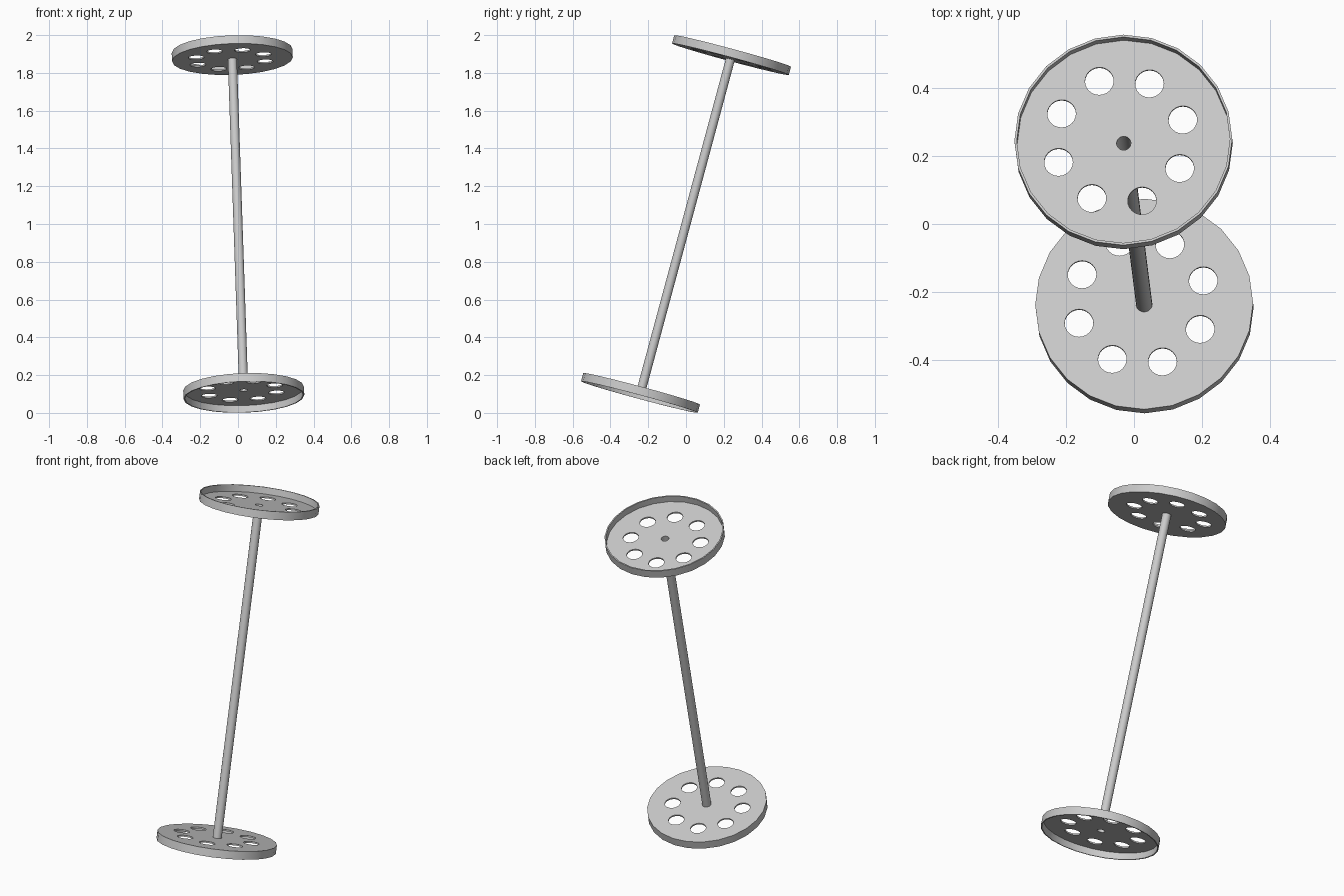
import bpy, bmesh, math
from mathutils import Matrix, Vector

cube = bpy.data.objects.get("Cube")
if cube:
    bpy.data.objects.remove(cube, do_unlink=True)

# One plain grey for every part
grey = bpy.data.materials.new("light grey")
grey.use_nodes = True
grey.diffuse_color = (0.6, 0.6, 0.6, 1)
grey.node_tree.nodes["Principled BSDF"].inputs["Base Color"].default_value = (0.6, 0.6, 0.6, 1)

# Leaning frame shared by all parts: local z runs along the tube
axis = Vector((-0.033, 0.26, 0.965)).normalized()
side = (Vector((1, 0, 0)) - axis * axis.x).normalized()
lean = Matrix((side, axis.cross(side), axis)).transposed().to_4x4()
frame = Matrix.Translation((0, 0, 1)) @ lean

SIDES = 24
TUBE_R, BORE_R = 0.024, 0.021
DISC_R, WALL, FLOOR = 0.32, 0.007, 0.008
INNER, OUTER = 0.904, 0.949


def make_object(name, bm):
    bmesh.ops.recalc_face_normals(bm, faces=bm.faces)
    mesh = bpy.data.meshes.new(name)
    bm.to_mesh(mesh)
    bm.free()
    mesh.materials.append(grey)
    obj = bpy.data.objects.new(name, mesh)
    bpy.context.collection.objects.link(obj)
    obj.matrix_world = frame
    return obj


def lathe(name, profile):
    """Spin a closed (radius, height) profile around local z."""
    bm = bmesh.new()
    rings = []
    for i in range(SIDES):
        a = math.tau * i / SIDES
        rings.append([bm.verts.new((r * math.cos(a), r * math.sin(a), z)) for r, z in profile])
    n = len(profile)
    for i in range(SIDES):
        p, q = rings[i], rings[(i + 1) % SIDES]
        for j in range(n):
            k = (j + 1) % n
            bm.faces.new((p[j], q[j], q[k], p[k]))
    return make_object(name, bm)


def select_only(obj):
    bpy.ops.object.select_all(action='DESELECT')
    obj.select_set(True)
    bpy.context.view_layer.objects.active = obj


def hole_cutter(height):
    """Ring of eight round pegs, set slightly off the tube's axis."""
    bm = bmesh.new()
    for i in range(8):
        a = math.radians(19 + 45 * i)
        spot = (-0.009 + 0.193 * math.cos(a), 0.007 + 0.193 * math.sin(a), height)
        bmesh.ops.create_cone(bm, cap_ends=True, segments=SIDES, radius1=0.042, radius2=0.042,
                              depth=0.06, matrix=Matrix.Translation(spot))
    cutter = make_object("hole_cutter", bm)
    cutter.hide_render = True
    return cutter


# Hollow connecting tube
parts = [lathe("tube", [(BORE_R, -INNER - 0.002), (TUBE_R, -INNER - 0.002),
                        (TUBE_R, INNER + 0.002), (BORE_R, INNER + 0.002)])]

# Dished end discs, mirrored so both open outward
for name, s in (("upper_disc", 1), ("lower_disc", -1)):
    disc = lathe(name, [(BORE_R, s * INNER), (DISC_R, s * INNER), (DISC_R, s * OUTER),
                        (DISC_R - WALL, s * OUTER), (DISC_R - WALL, s * (INNER + FLOOR)),
                        (BORE_R, s * (INNER + FLOOR))])
    cutter = hole_cutter(s * INNER)
    cut = disc.modifiers.new("holes", 'BOOLEAN')
    cut.operation = 'DIFFERENCE'
    cut.solver = 'EXACT'
    cut.object = cutter
    select_only(disc)
    bpy.ops.object.modifier_apply(modifier=cut.name)
    bpy.data.objects.remove(cutter, do_unlink=True)
    parts.append(disc)

for part in parts:
    select_only(part)
    bpy.ops.object.shade_smooth_by_angle(angle=math.radians(30))
